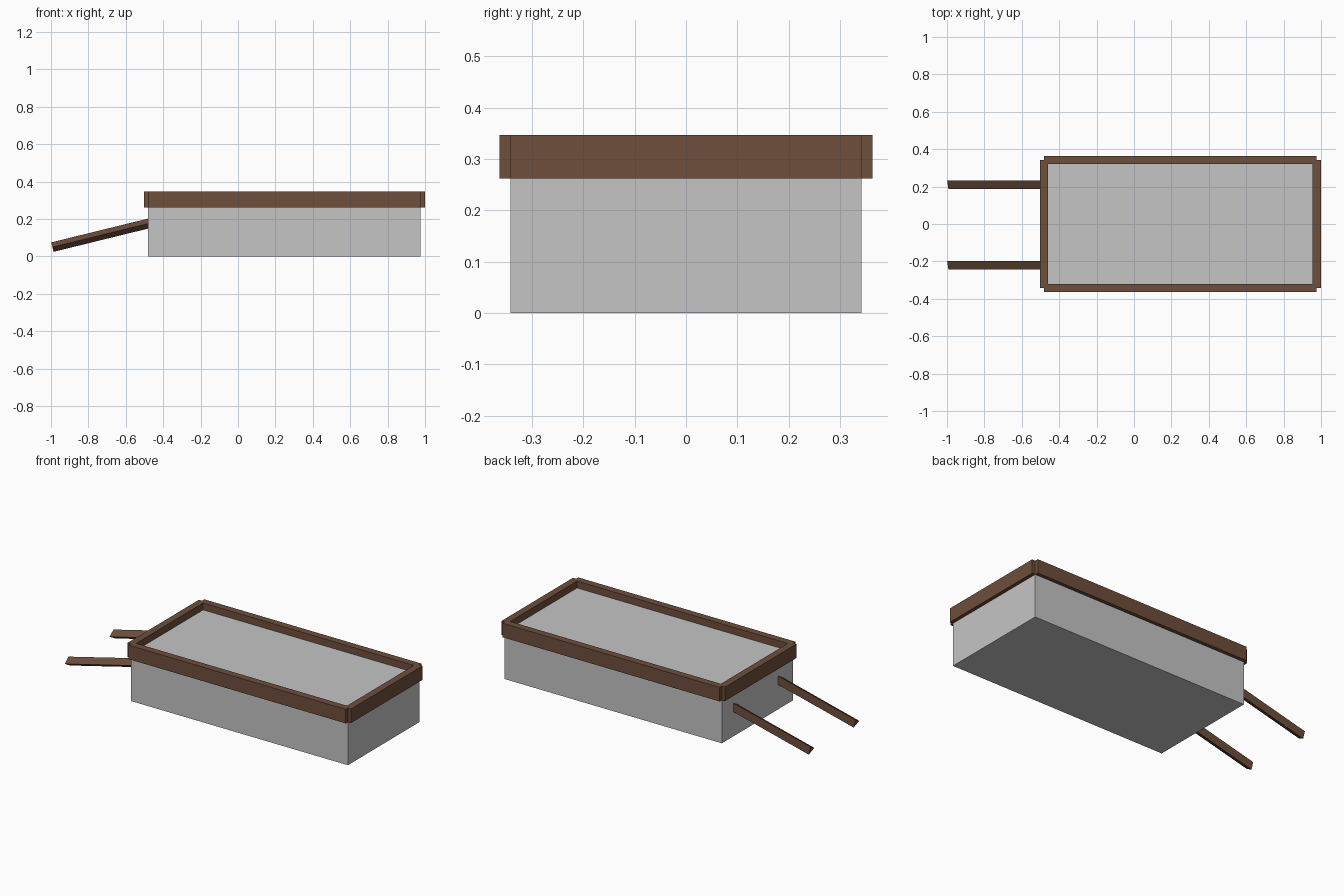
import bpy
import math
from mathutils import Matrix, Vector

if "Cube" in bpy.data.objects:
    bpy.data.objects.remove(bpy.data.objects["Cube"])


def material(name, colour):
    m = bpy.data.materials.new(name)
    m.diffuse_color = (*colour, 1)
    m.use_nodes = True
    m.node_tree.nodes["Principled BSDF"].inputs["Base Color"].default_value = m.diffuse_color
    return m


GREY = material("light grey", (0.56, 0.56, 0.56))
BROWN = material("wood brown", (0.155, 0.077, 0.045))


def box(name, lo, hi, mat):
    """Box between two opposite corners."""
    lo, hi = Vector(lo), Vector(hi)
    bpy.ops.mesh.primitive_cube_add(size=1)
    ob = bpy.context.object
    ob.name = name
    ob.data.transform(Matrix.Translation((lo + hi) / 2) @ Matrix.Diagonal((*(hi - lo), 1)))
    ob.data.materials.append(mat)
    return ob


def handle(name, y):
    """Sloping three-sided pole, ridge towards the front, flat face to the back."""
    start, slope, length, radius = Vector((-0.9925, y, 0.05)), math.radians(13.8), 0.55, 0.03
    bpy.ops.mesh.primitive_cone_add(vertices=3, radius1=radius, radius2=radius, depth=length)
    ob = bpy.context.object
    ob.name = name
    # point one ridge at -y
    ridge = max((v.co for v in ob.data.vertices), key=lambda c: c.z + c.y)
    turn = -math.pi / 2 - math.atan2(ridge.y, ridge.x)
    axis = Vector((math.cos(slope), 0, math.sin(slope)))
    ob.data.transform(Matrix.Translation(start + axis * length / 2)
                      @ Matrix.Rotation(math.pi / 2 - slope, 4, 'Y')
                      @ Matrix.Rotation(turn, 4, 'Z'))
    ob.data.materials.append(BROWN)
    return ob


# Tub body
X0, X1, Y = -0.48, 0.977, 0.342
box("body", (X0, -Y, 0), (X1, Y, 0.305), GREY)

# Rim rails, centred on the body's edges
R, Z0, Z1 = 0.0215, 0.262, 0.347
for side, y in (("front", -Y), ("back", Y)):
    box(side + "_rail", (X0, y - R, Z0), (X1, y + R, Z1), BROWN)
for side, x in (("left", X0), ("right", X1)):
    box(side + "_rail", (x - R, -Y, Z0), (x + R, Y, Z1), BROWN)

# Pair of handles
handle("front_handle", -0.213)
handle("back_handle", 0.217)
